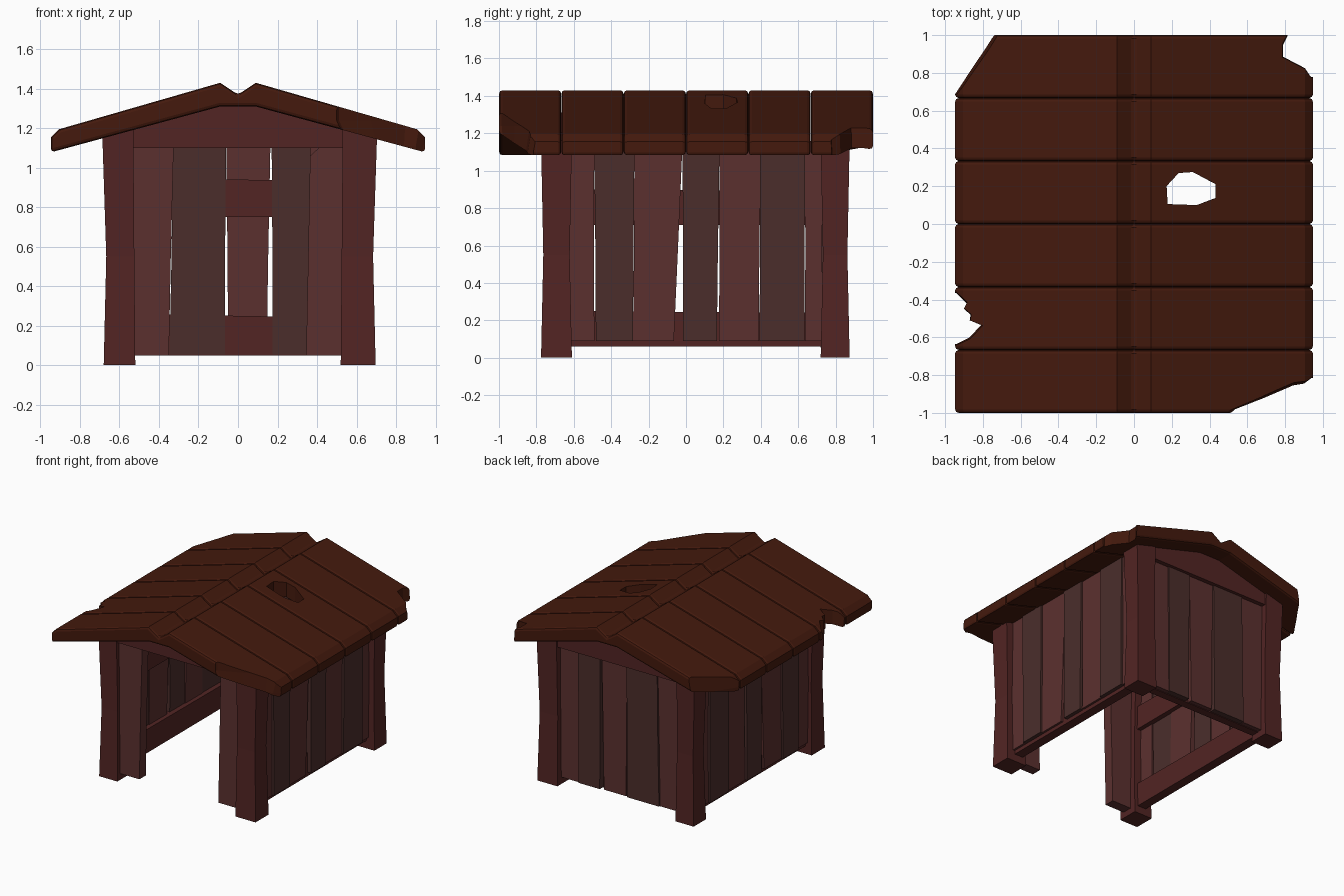
import bpy, bmesh
from mathutils import Vector

if "Cube" in bpy.data.objects:
    bpy.data.objects.remove(bpy.data.objects["Cube"])


def material(name, rgb):
    m = bpy.data.materials.new(name)
    m.diffuse_color = (*rgb, 1)
    m.use_nodes = True
    m.node_tree.nodes["Principled BSDF"].inputs["Base Color"].default_value = m.diffuse_color
    return m


ROOF = material("roof_wood", (0.058, 0.010, 0.004))
POST = material("post_wood", (0.085, 0.018, 0.017))
RED = material("red_plank", (0.105, 0.030, 0.028))
GREY = material("grey_plank", (0.070, 0.027, 0.024))


def loft(name, rings, mat=None):
    """Closed solid through rings of matching points."""
    bm = bmesh.new()
    vs = [[bm.verts.new(p) for p in r] for r in rings]
    n = len(vs[0])
    bm.faces.new(vs[0])
    bm.faces.new(vs[-1])
    for a, b in zip(vs, vs[1:]):
        for i in range(n):
            j = (i + 1) % n
            bm.faces.new((a[i], a[j], b[j], b[i]))
    bmesh.ops.recalc_face_normals(bm, faces=bm.faces)
    me = bpy.data.meshes.new(name)
    bm.to_mesh(me)
    bm.free()
    ob = bpy.data.objects.new(name, me)
    bpy.context.collection.objects.link(ob)
    if mat:
        me.materials.append(mat)
    return ob


def prism(name, outline, d0, d1, axis, mat):
    """Outline in (u, z) pushed from d0 to d1 along axis."""
    place = (lambda u, z, d: (d, u, z)) if axis == 'X' else (lambda u, z, d: (u, d, z))
    return loft(name, [[place(u, z, d) for u, z in outline] for d in (d0, d1)], mat)


def board(bottom, top, z0, z1, pinch=0.002):
    """Upright board outline with a slightly pinched middle."""
    zm = z0 * 0.55 + z1 * 0.45
    l, r = (bottom[0] + top[0]) / 2 + pinch, (bottom[1] + top[1]) / 2 - pinch
    return [(bottom[0], z0), (bottom[1], z0), (r, zm), (top[1], z1), (top[0], z1), (l, zm)]


def under(x):
    """Height of the roof underside."""
    return 1.31 - max(abs(x) - 0.09, 0) * 0.2588


def apply(ob, kind, **settings):
    mod = ob.modifiers.new(kind.lower(), kind)
    for k, v in settings.items():
        setattr(mod, k, v)
    bpy.context.view_layer.objects.active = ob
    bpy.ops.object.modifier_apply(modifier=mod.name)


# Corner posts, narrower at the waist; the right pair sits slightly further out
for side, out in ((-1, 0), (1, 0.017)):
    for label, y0, y1 in (("front", -0.775, -0.61), ("back", 0.72, 0.875)):
        rings = []
        for z, xo, xi, e in ((0, .68, .52, 0), (.55, .667, .525, .012), (1.16, .687, .53, 0)):
            xo += out
            corners = ((xi, y0 + e), (xo, y0 + e), (xo, y1 - e), (xi, y1 - e))
            rings.append([(side * x, y, under(x) + 0.01 if z > 1 else z) for x, y in corners])
        loft(label + "_post", rings, POST)

# Gable beams under the roof
gable = [(-.685, 1.10), (.695, 1.10), (.695, under(.695)), (.09, 1.312), (-.09, 1.312), (-.685, under(.685))]
prism("front_gable", gable, -0.765, -0.63, 'Y', POST)
prism("back_gable", gable, 0.735, 0.86, 'Y', POST)

# Side walls: (bottom edges, top edges, material), shared by both sides
side_boards = [
    ((-.62, -.49), (-.63, -.49), RED), ((-.482, -.283), (-.491, -.275), GREY),
    ((-.284, -.065), (-.276, -.018), RED), ((-.016, .165), (-.019, .18), GREY),
    ((.176, .39), (.179, .398), RED), ((.392, .633), (.397, .638), GREY),
    ((.636, .73), (.636, .73), RED)]
for s in (-1, 1):
    for b, t, m in side_boards:
        inner, outer = (0.59, 0.655) if m is GREY else (0.585, 0.642)
        prism("side_board", board(b, t, 0.09, 1.16), s * inner, s * outer, 'X', m)
    for z0, z1 in ((0.06, 0.25), (0.71, 0.90)):
        prism("side_rail", [(-.64, z0), (.75, z0), (.75, z1 - .01), (-.64, z1)],
              s * 0.55, s * 0.625, 'X', POST)

# Back wall
for b, t, m in [((-.54, -.35), (-.54, -.33), RED), ((-.347, -.067), (-.33, -.060), GREY),
                ((-.05, .145), (-.06, .165), RED), ((.175, .36), (.17, .368), GREY),
                ((.358, .54), (.367, .54), RED)]:
    inner, outer = (0.72, 0.835) if m is GREY else (0.755, 0.825)
    prism("back_board", board(b, t, 0.055, 1.16), inner, outer, 'Y', m)
for z0, z1 in ((0.05, 0.25), (0.75, 0.94)):
    prism("back_rail", [(-.56, z0), (.56, z0), (.56, z1 - .01), (-.56, z1 + .01)],
          0.725, 0.79, 'Y', POST)

# Boards either side of the doorway
prism("door_board_left", board((-.54, -.35), (-.54, -.325), .05, 1.14, .003), -0.74, -0.66, 'Y', RED)
prism("door_board_right", board((.345, .54), (.365, .54), .05, 1.14, -.003)[:4]
      + [(.42, 1.11), (.365, 1.06), (.355, .54)], -0.74, -0.66, 'Y', RED)

# Roof planks with a notched ridge
half = [(.947, 1.078), (.947, 1.155), (.905, 1.195), (.09, 1.43)]
profile = ([(-.09, 1.31), (.09, 1.31)] + half + [(0, 1.37)]
           + [(-x, z) for x, z in reversed(half)])
planks = []
for i in range(6):
    y = -1 + i / 3
    p = prism("roof_plank", profile, y + 0.0005, y + 1 / 3 - 0.0005, 'Y', ROOF)
    apply(p, 'BEVEL', width=0.018, segments=2, limit_method='ANGLE', angle_limit=1.05)
    planks.append(p)

# Broken edges and the hole: (plank, plan outline, growth towards the top)
breaks = [
    (0, [(.55, -1.0), (.57, -.975), (.70, -.92), (.84, -.855), (.90, -.845), (.94, -.815),
         (1.1, -.80), (1.1, -1.1), (.55, -1.1)], 1.25),
    (1, [(-1.0, -.365), (-.94, -.365), (-.885, -.42), (-.90, -.45), (-.865, -.48), (-.87, -.51),
         (-.81, -.535), (-.87, -.60), (-.94, -.635), (-1.0, -.635)], 1.1),
    (3, [(.18, .20), (.185, .11), (.33, .105), (.425, .14), (.425, .21), (.31, .27), (.24, .265)], 1.06),
    (5, [(-.745, 1.0), (-.80, .91), (-.86, .82), (-.945, .69), (-1.1, .68), (-1.1, 1.1), (-.745, 1.1)], 1.25),
    (5, [(.815, 1.0), (.79, .95), (.79, .885), (.905, .825), (.935, .78), (1.0, .77), (1.1, 1.1), (.81, 1.1)], 1.05)]
for i, outline, grow in breaks:
    c = sum((Vector(p) for p in outline), Vector((0, 0))) / len(outline)
    rings = []
    for z, k in ((1.0, 1.0), (1.11, 1.0), (1.24, grow), (1.5, grow)):
        rings.append([(*(c + (Vector(p) - c) * k), z) for p in outline])
    cutter = loft("cutter", rings)
    cutter.hide_render = True
    apply(planks[i], 'BOOLEAN', object=cutter, operation='DIFFERENCE', solver='EXACT')
    bpy.data.objects.remove(cutter)
